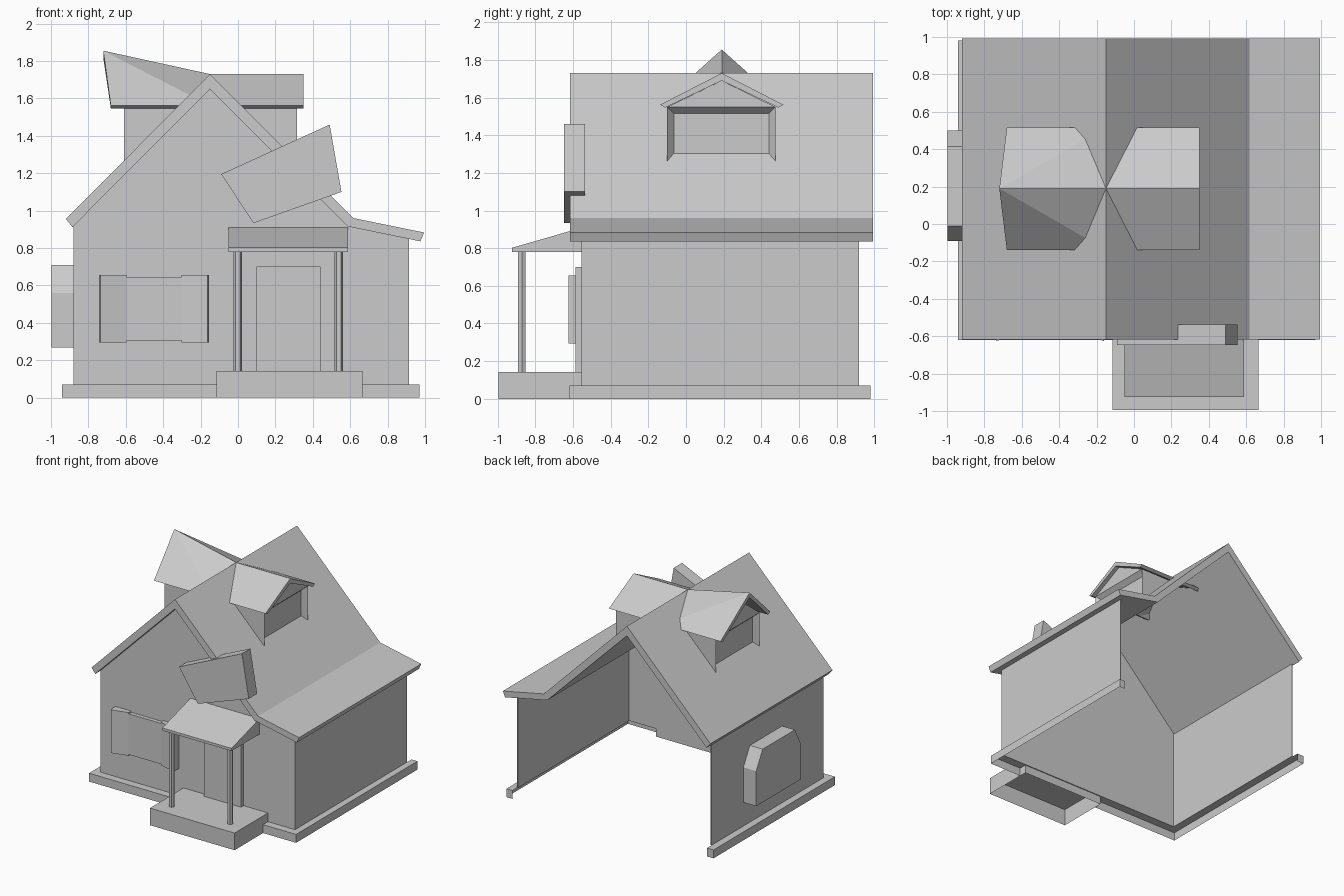
import bpy
import bmesh
import math

cube = bpy.data.objects.get("Cube")
if cube:
    bpy.data.objects.remove(cube, do_unlink=True)

grey = bpy.data.materials.new("plain_grey")
grey.use_nodes = True
grey.diffuse_color = (0.6, 0.6, 0.6, 1)
grey.node_tree.nodes["Principled BSDF"].inputs["Base Color"].default_value = (0.6, 0.6, 0.6, 1)

RIDGE_X, DORMER_Y = -0.15, 0.19


def finish(name, bm):
    mesh = bpy.data.meshes.new(name)
    bm.to_mesh(mesh)
    bm.free()
    mesh.materials.append(grey)
    obj = bpy.data.objects.new(name, mesh)
    bpy.context.collection.objects.link(obj)
    return obj


def loft(name, start, end, skip=(), triangles=False, edit=None):
    """Join two matching outlines; skip lists side numbers, or the caps 'start' and 'end'."""
    bm = bmesh.new()
    a = [bm.verts.new(p) for p in start]
    b = [bm.verts.new(p) for p in end]
    n = len(a)
    drop = []
    for i in range(n):
        j = (i + 1) % n
        if not triangles:
            parts = [(a[i], a[j], b[j], b[i])]
        elif i in (1, 4):
            parts = [(a[i], a[j], b[i]), (a[j], b[j], b[i])]
        else:
            parts = [(a[i], a[j], b[j]), (a[i], b[j], b[i])]
        made = [bm.faces.new(p) for p in parts]
        if i in skip:
            drop += made
    caps = {"start": bm.faces.new(a), "end": bm.faces.new(b)}
    drop += [caps[c] for c in caps if c in skip]
    bmesh.ops.recalc_face_normals(bm, faces=bm.faces[:])
    if drop:
        bmesh.ops.delete(bm, geom=drop, context="FACES")
    if edit:
        edit(bm)
    return finish(name, bm)


def prism(name, points, axis, low, high, skip=(), edit=None):
    def place(p, h):
        return {"x": (h, *p), "y": (p[0], h, p[1]), "z": (*p, h)}[axis]
    return loft(name, [place(p, low) for p in points],
                [place(p, high) for p in points], skip, edit=edit)


def box(name, x, y, z, skip=()):
    corners = [(x[0], y[0]), (x[1], y[0]), (x[1], y[1]), (x[0], y[1])]
    return prism(name, corners, "z", z[0], z[1], skip)


# Walls, open at the back
prism("front_wall", [(-0.88, 0.07), (0.915, 0.07), (0.915, 0.85), (0.585, 0.916),
                     (RIDGE_X, 1.65), (-0.88, 0.92)], "y", -0.555, -0.547)
box("right_wall", (-0.88, -0.872), (-0.555, 0.92), (0.07, 0.92))
box("left_wall", (0.907, 0.915), (-0.555, 0.92), (0.07, 0.85))

# Main roof with a shallow skirt on the left side
prism("main_roof", [(-0.92, 0.955), (RIDGE_X, 1.73), (0.617, 0.96), (0.995, 0.883),
                    (0.975, 0.836), (0.585, 0.916), (RIDGE_X, 1.65), (-0.885, 0.912)],
      "y", -0.617, 0.993)

# Plinth, hollow underneath, broken by the porch
for name, gap, outer, inner in (("plinth_right", -0.115, -0.94, -0.88),
                                ("plinth_left", 0.665, 0.97, 0.915)):
    prism(name, [(gap, -0.62), (outer, -0.62), (outer, 0.98), (inner, 0.98),
                 (inner, -0.555), (gap, -0.555)], "z", 0, 0.07, skip=("start", 3, 4))

# Porch
box("porch_step", (-0.115, 0.665), (-0.995, -0.555), (0, 0.143), skip=("start",))
prism("porch_roof", [(-0.925, 0.78), (-0.925, 0.802), (-0.55, 0.91), (-0.55, 0.78)],
      "x", -0.05, 0.588)
for name, x in (("porch_post_right", -0.001), ("porch_post_left", 0.539)):
    ring = [(x + 0.023 * math.cos(k * math.tau / 6), -0.872 + 0.023 * math.sin(k * math.tau / 6))
            for k in range(6)]
    prism(name, ring, "z", 0.143, 0.78)
box("front_door", (0.1, 0.44), (-0.588, -0.55), (0.143, 0.7))

# Front window with flared shutters
box("front_window", (-0.6, -0.295), (-0.588, -0.55), (0.305, 0.645))
for name, side in (("shutter_right", -1), ("shutter_left", 1)):
    plan = [(0.148, -0.588), (0.287, -0.625), (0.294, -0.605), (0.294, -0.55), (0.148, -0.55)]
    prism(name, [(-0.449 + side * d, y) for d, y in plan], "z", 0.295, 0.655)

# Side bay with clipped upper corners
prism("side_bay", [(-0.09, 0.267), (0.5, 0.267), (0.5, 0.56), (0.415, 0.71),
                   (-0.01, 0.71), (-0.09, 0.56)], "x", -0.998, -0.875)

# Crooked sign board over the porch
prism("sign_board", [(-0.09, 1.195), (0.49, 1.46), (0.553, 1.1), (0.083, 0.933)],
      "y", -0.648, -0.537)


def cut_window(bm):
    """Recess a pane into the dormer face furthest from the ridge."""
    face = max(bm.faces, key=lambda f: abs(f.calc_center_median().x - RIDGE_X))
    bmesh.ops.inset_region(bm, faces=[face], thickness=0.05, depth=0)
    bmesh.ops.translate(bm, verts=face.verts[:],
                        vec=(math.copysign(0.04, RIDGE_X - face.calc_center_median().x), 0, 0))


def dormer(label, side, wall, eave, peak, peak_z, gable_z):
    def at(d):
        return RIDGE_X + side * d
    prism("dormer_body_" + label, [(at(wall), 1.255), (at(wall), 1.55), (at(0.15), 1.55)],
          "y", -0.1, 0.475, edit=cut_window)
    prism("dormer_gable_" + label, [(-0.1, 1.55), (DORMER_Y, gable_z), (0.475, 1.55)],
          "x", at(wall - 0.01), at(wall))
    # Roof chevron lofted from the main ridge to the outer end
    chevron = [(-0.138, 1.562), (DORMER_Y, 1.73), (0.517, 1.562),
               (0.49, 1.547), (DORMER_Y, 1.69), (-0.11, 1.547)]
    inner = [(RIDGE_X, y, z) for y, z in chevron]
    outer = [(at(peak), y, z + peak_z - 1.73) if y == DORMER_Y else (at(eave), y, z)
             for y, z in chevron]
    loft("dormer_roof_" + label, inner, outer, triangles=True)


dormer("left", 1, 0.465, 0.5, 0.5, 1.73, 1.69)
dormer("right", -1, 0.46, 0.53, 0.57, 1.855, 1.77)
